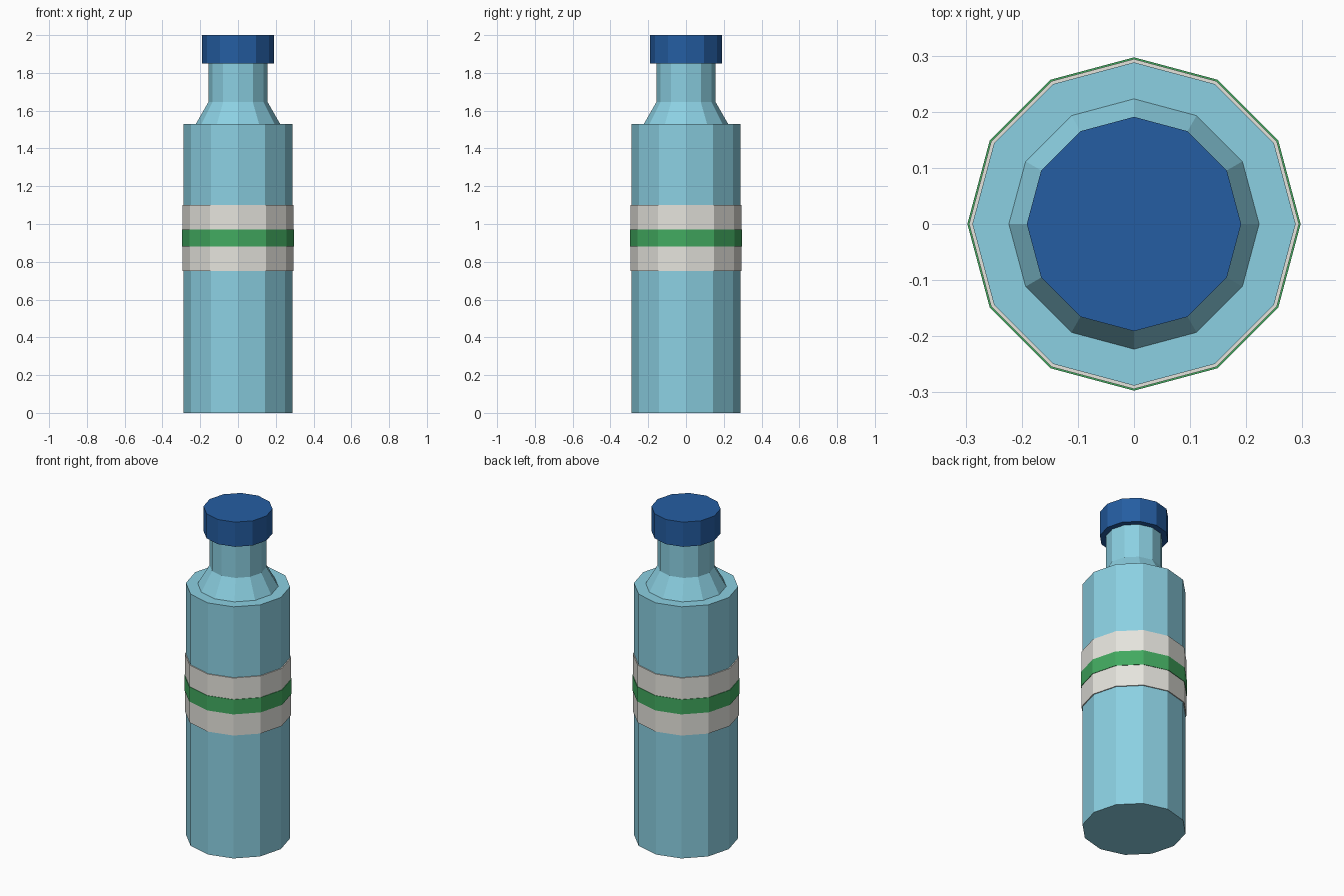
import bpy

SIDES = 12

cube = bpy.data.objects.get("Cube")
if cube:
    bpy.data.objects.remove(cube, do_unlink=True)


def make_material(name, rgb):
    mat = bpy.data.materials.new(name)
    mat.use_nodes = True
    color = (*rgb, 1.0)
    mat.diffuse_color = color
    mat.node_tree.nodes["Principled BSDF"].inputs["Base Color"].default_value = color
    return mat


def frustum(name, bottom, top, r_bottom, r_top, mat):
    """Flat-shaded prism or cone section between two heights."""
    bpy.ops.mesh.primitive_cone_add(
        vertices=SIDES, radius1=r_bottom, radius2=r_top,
        depth=top - bottom, location=(0, 0, (bottom + top) / 2))
    obj = bpy.context.object
    obj.name = name
    obj.data.materials.append(mat)
    return obj


glass = make_material("pale blue", (0.26, 0.63, 0.76))
cap_blue = make_material("dark blue", (0.018, 0.11, 0.36))
paper = make_material("off white", (0.78, 0.77, 0.72))
green = make_material("green", (0.054, 0.40, 0.115))

# Bottle: body, sloping shoulder and neck
frustum("body", 0, 1.53, 0.288, 0.288, glass)
frustum("shoulder", 1.53, 1.645, 0.223, 0.157, glass)
frustum("neck", 1.645, 1.85, 0.157, 0.157, glass)

# Screw cap
frustum("cap", 1.85, 2.0, 0.191, 0.191, cap_blue)

# Wrapped label with a raised stripe
frustum("label", 0.75, 1.10, 0.294, 0.294, paper)
frustum("label_stripe", 0.88, 0.97, 0.297, 0.297, green)
